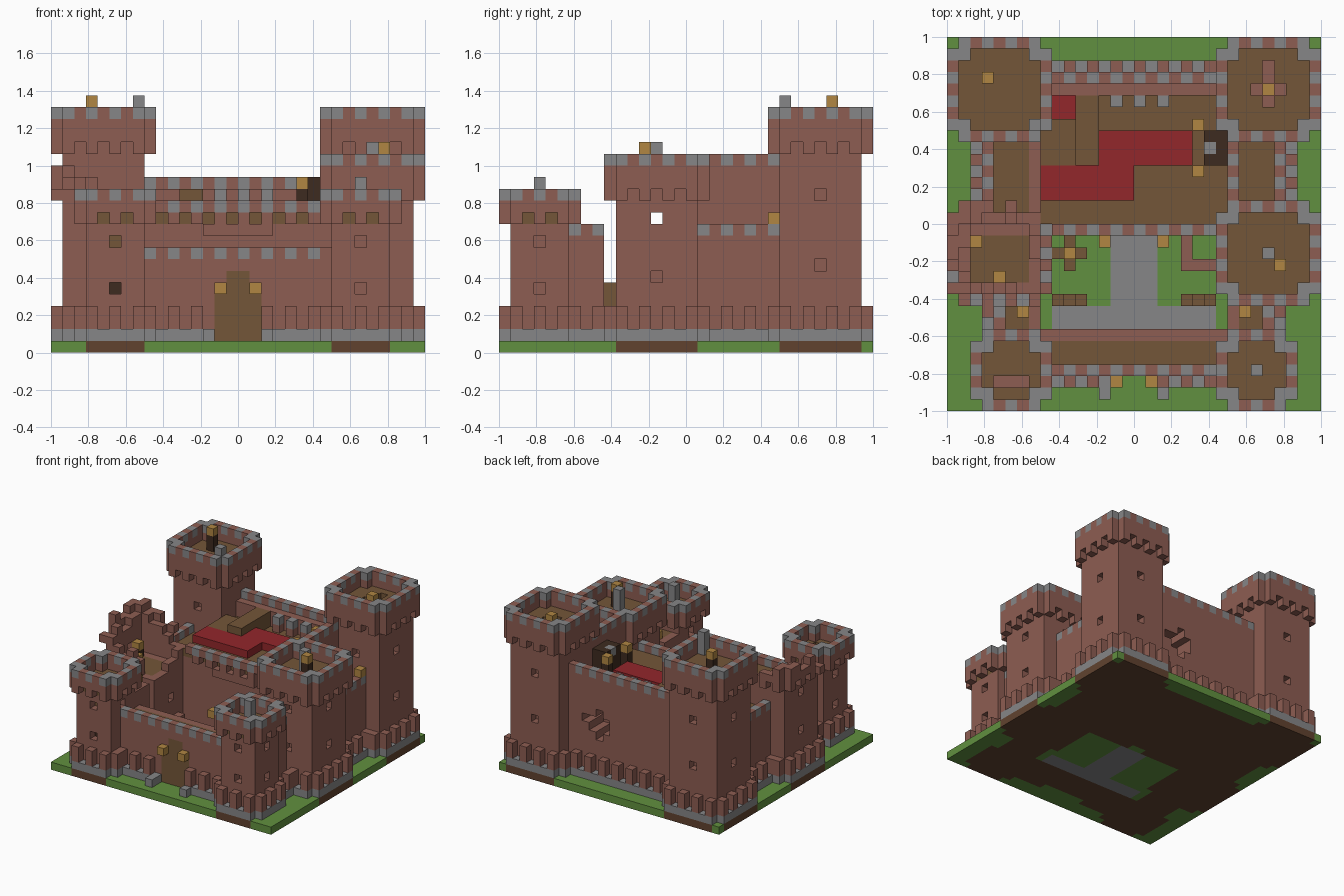
import bpy
import bmesh
import random

random.seed(4)
cube = bpy.data.objects.get("Cube")
if cube:
    bpy.data.objects.remove(cube)

N = 32                 # blocks along each side
UNIT = 2 / N           # size of one block
COLOURS = {
    "brick": (.27, .11, .085), "stone": (.24, .24, .245), "wood": (.175, .093, .04),
    "grass": (.12, .28, .05), "dirt": (.12, .055, .028), "red_cloth": (.29, .02, .024),
    "gold": (.44, .24, .055), "dark_wood": (.048, .024, .014),
}
names = list(COLOURS)
materials = []
for name, rgb in COLOURS.items():
    mat = bpy.data.materials.new(name)
    mat.use_nodes = True
    mat.diffuse_color = (*rgb, 1)
    shader = mat.node_tree.nodes["Principled BSDF"]
    shader.inputs["Base Color"].default_value = (*rgb, 1)
    shader.inputs["Roughness"].default_value = 1
    materials.append(mat)

blocks = {}            # cell -> (part, colour)


def put(part, colour, x, y, z):
    blocks[x, y, z] = (part, colour)


def fill(part, colour, xs, ys, zs):
    for x in range(*xs):
        for y in range(*ys):
            for z in range(*zs):
                put(part, colour, x, y, z)


def carve(xs, ys, zs):
    for x in range(*xs):
        for y in range(*ys):
            for z in range(*zs):
                blocks.pop((x, y, z), None)


def flip(xs):
    return N - xs[1], N - xs[0]


def plinth(part, x, y, post):
    put(part, "stone", x, y, 1)
    if post:
        fill(part, "brick", (x, x + 1), (y, y + 1), (2, 4))


def tower(part, cx, cy, r, top, head, windows):
    """Square body, plinth and crenellated head, both without corner blocks."""
    xs, ys = (cx - r, cx + r + 1), (cy - r, cy + r + 1)
    fill(part, "brick", xs, ys, (1, top - 3))
    fill(part, "wood", xs, ys, (top - 3, top - 2))
    for a in range(-r, r + 1):
        odd = (a + r) % 2 == 0
        for s in (-1, 1):
            for dx, dy in ((a, s * (r + 1)), (s * (r + 1), a)):
                x, y = cx + dx, cy + dy
                plinth(part, x, y, odd)
                for z in range(top - head, top):
                    if odd or z > top - head:
                        crown = odd and z == top - 1
                        put(part, "stone" if crown else "brick", x, y, z)
    for sx in (-r, r):
        for sy in (-r, r):
            for z in range(top - 3, top):
                put(part, "stone" if z == top - 1 else "brick", cx + sx, cy + sy, z)
    for z in windows:
        for dx, dy in ((r, 0), (-r, 0), (0, r), (0, -r)):
            blocks.pop((cx + dx, cy + dy, z))


def curtain(part, along_x, lo, hi, face, inward, depth, top):
    """Wall with a plinth outside, a walkway and an outer parapet."""
    for t in range(lo, hi):
        even = (t - lo) % 2 == 0
        for d in range(-1, depth):
            v = face + d * inward
            x, y = (t, v) if along_x else (v, t)
            if d < 0:
                plinth(part, x, y, even)
                continue
            for z in range(1, top if d == 0 else top - 1):
                colour = "brick"
                if d == 0 and z == top - 1 and even:
                    colour = "stone"
                elif 0 < d < depth - 1 and z == top - 2:
                    colour = "wood"
                put(part, colour, x, y, z)


def torch(x, y, z, height=2):
    fill("torches", "dark_wood", (x, x + 1), (y, y + 1), (z, z + height))
    put("torches", "gold", x, y, z + height)


# Ground with paved court and path
fill("ground", "grass", (0, N), (0, N), (0, 1))
fill("ground", "stone", (9, 23), (7, 9), (0, 1))
fill("ground", "stone", (14, 18), (9, 16), (0, 1))

# Towers
tower("back_right_tower", 4, 27, 3, 21, 4, (7, 13))
tower("back_left_tower", 27, 27, 3, 21, 4, (7, 13))
tower("middle_tower", 27, 13, 3, 17, 4, (6, 11))
tower("front_right_tower", 5, 3, 2, 14, 3, (5, 9))
tower("front_left_tower", 26, 3, 2, 14, 3, (5, 9))
put("front_right_tower", "dark_wood", 5, 2, 5)
put("front_right_tower", "wood", 5, 2, 9)

# Ruined tower: hollow shell whose height falls towards the court
tower("ruined_tower", 4, 13, 3, 17, 4, (6,))
carve((2, 7), (11, 16), (10, 17))
fill("ruined_tower", "wood", (2, 7), (11, 15), (9, 10))
for x in range(0, 9):
    for y in range(9, 18):
        height = 15 - 0.6 * x + (y - 13) * 0.3 + random.choice((0, 0, 1))
        height = max(10, min(16, round(height)))
        carve((x, x + 1), (y, y + 1), (height, 17))
        for z in range(10, 17):
            if (x, y, z) in blocks:
                put("ruined_tower", "brick", x, y, z)
carve((1, 8), (13, 14), (11, 12))
carve((24, 31), (13, 14), (11, 12))

# Keep body, floor and front battlement
fill("keep", "brick", (8, 24), (16, 28), (1, 11))
fill("keep", "wood", (8, 24), (16, 28), (11, 12))
for x in range(9, 23):
    even = x % 2 == 0
    for z in range(11 if even else 12, 13):
        put("keep", "stone" if even and z == 12 else "brick", x, 15, z)
fill("keep", "brick", (13, 19), (15, 16), (10, 11))
fill("keep_door", "dark_wood", (15, 17), (16, 17), (1, 5))

# Curtain walls
curtain("front_wall", True, 8, 24, 3, 1, 4, 9)
curtain("back_wall", True, 8, 24, 28, -1, 2, 15)
for side, face, inward in (("right", 3, 1), ("left", 28, -1)):
    curtain(side + "_wall", False, 17, 24, face, inward, 5, 11)
    curtain(side + "_front_wall", False, 6, 9, face + inward, inward, 4, 11)

# Breach in the back wall
carve((18, 21), (26, 29), (7, 9))
carve((19, 20), (26, 29), (6, 10))
carve((20, 22), (26, 29), (8, 9))

# Gate, arched and recessed
carve((14, 18), (2, 4), (1, 6))
carve((15, 17), (2, 4), (1, 7))
fill("gate", "wood", (14, 18), (3, 4), (1, 6))
fill("gate", "wood", (15, 17), (3, 4), (5, 7))
for xs in ((14, 15), flip((14, 15))):
    fill("gate_lamps", "gold", xs, (2, 3), (5, 6))
for xs in ((13, 14), flip((13, 14))):
    fill("gate_posts", "stone", xs, (1, 3), (1, 2))

# Inner upper wall with a dark doorway
fill("upper_wall", "brick", (24, 25), (17, 24), (10, 17))
for y in range(17, 24, 2):
    put("upper_wall", "stone", 24, y, 16)
fill("doorway", "dark_wood", (22, 24), (21, 24), (12, 15))
put("doorway", "stone", 22, 22, 14)
for y in (20, 24):
    torch(21, y, 12)

# Red cloth and boards on the keep
fill("red_cloth", "red_cloth", (8, 16), (18, 21), (12, 13))
fill("red_cloth", "red_cloth", (13, 21), (21, 24), (12, 13))
fill("red_cloth", "red_cloth", (9, 11), (25, 28), (11, 12))
fill("boards", "wood", (8, 11), (21, 25), (12, 13))
fill("boards", "wood", (11, 13), (21, 27), (12, 14))
for x in (14, 16, 18):
    put("keep_stubs", "brick", x, 26, 12)
    put("keep_stubs", "stone", x, 26, 13)

# Pits in tower floors
carve((26, 29), (27, 28), (18, 19))
carve((27, 28), (26, 30), (18, 19))
carve((4, 7), (2, 3), (11, 12))

# Court furniture: steps, braces and lamps
for i in range(3):
    for xs in ((9 + i, 10 + i), flip((9 + i, 10 + i))):
        fill("steps", "wood", xs, (9, 10), (1, 6 - i))
fill("court_wall", "brick", (20, 21), (12, 16), (1, 3))
fill("court_wall", "brick", (21, 23), (12, 13), (1, 3))
fill("post_base", "wood", (9, 12), (13, 14), (1, 2))
fill("post_base", "wood", (10, 11), (12, 15), (1, 2))
torch(10, 13, 1)
for x in (13, 18):
    put("torches", "gold", x, 14, 5)

# Torches and stone stubs on the roofs
torch(3, 28, 19)
torch(28, 12, 15)
torch(27, 27, 18, 1)
torch(2, 14, 10, 1)
torch(4, 11, 10, 1)
torch(6, 8, 10, 0)
torch(25, 8, 10, 0)
torch(28, 23, 11, 0)
for x, y, z in ((7, 24, 21), (27, 13, 17), (26, 3, 14)):
    fill("stone_stubs", "stone", (x, x + 1), (y, y + 1), (z - 2, z + 1))

# Bare earth under all masonry
for x in range(N):
    for y in range(N):
        part = blocks.get((x, y, 1), ("", ""))[0]
        if part.endswith(("tower", "wall", "keep", "gate")) and part != "court_wall":
            put("ground", "dirt", x, y, 0)

# Turn each part into a mesh of its exposed block faces
parts = {}
for cell, (part, colour) in blocks.items():
    parts.setdefault(part, []).append((cell, names.index(colour)))
for part, cells in parts.items():
    bm = bmesh.new()
    verts = {}
    for cell, index in cells:
        for axis in range(3):
            u, v = (axis + 1) % 3, (axis + 2) % 3
            for side in (0, 1):
                near = list(cell)
                near[axis] += side * 2 - 1
                if tuple(near) in blocks:
                    continue
                loop = []
                for du, dv in ((0, 0), (1, 0), (1, 1), (0, 1)):
                    p = list(cell)
                    p[axis] += side
                    p[u] += du
                    p[v] += dv
                    key = tuple(p)
                    if key not in verts:
                        verts[key] = bm.verts.new((p[0] * UNIT - 1, p[1] * UNIT - 1, p[2] * UNIT))
                    loop.append(verts[key])
                face = bm.faces.new(loop if side else loop[::-1])
                face.material_index = index
    mesh = bpy.data.meshes.new(part)
    bm.to_mesh(mesh)
    bm.free()
    for mat in materials:
        mesh.materials.append(mat)
    bpy.context.collection.objects.link(bpy.data.objects.new(part, mesh))
